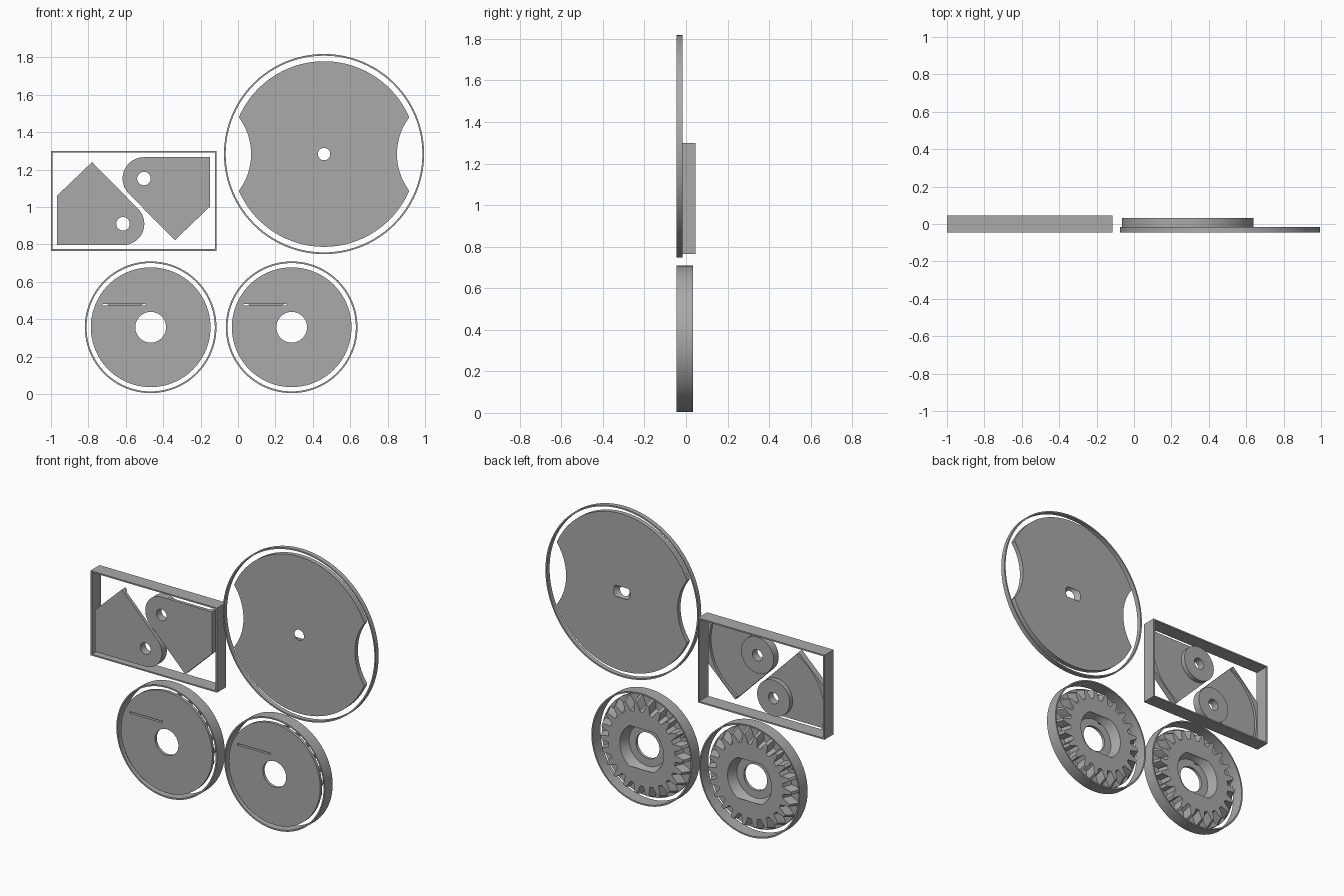
import bpy, bmesh
from math import sin, cos, pi, radians, hypot

cube = bpy.data.objects.get("Cube")
if cube:
    bpy.data.objects.remove(cube)

grey = bpy.data.materials.new("plain_grey")
grey.use_nodes = True
grey.diffuse_color = (0.4, 0.4, 0.4, 1)
grey.node_tree.nodes["Principled BSDF"].inputs["Base Color"].default_value = (0.4, 0.4, 0.4, 1)

FRONT, WALL = -0.0455, 0.009


def arc(cx, cz, r, a0=0, a1=360, n=96):
    """Points along an arc; a full circle leaves out the repeated end."""
    steps = n if a1 - a0 == 360 else n + 1
    return [(cx + r * cos(radians(a0 + (a1 - a0) * i / n)),
             cz + r * sin(radians(a0 + (a1 - a0) * i / n))) for i in range(steps)]


def rect(x0, z0, x1, z1):
    return [(x0, z0), (x1, z0), (x1, z1), (x0, z1)]


def plate(name, loops, y0, y1, centre=(0, 0), taper=None, turn=None):
    """Extrude outlines (first outer, rest holes) from y0 to y1.
    taper(radius) scales the back edge; turn spins the part half round a point."""
    curve = bpy.data.curves.new(name, 'CURVE')
    curve.dimensions, curve.fill_mode = '2D', 'BOTH'
    curve.extrude = (y1 - y0) / 2
    for pts in loops:
        s = curve.splines.new('POLY')
        s.points.add(len(pts) - 1)
        for p, (x, z) in zip(s.points, pts):
            p.co = (x, z, 0, 1)
        s.use_cyclic_u = True
    tmp = bpy.data.objects.new(name + "_outline", curve)
    bpy.context.collection.objects.link(tmp)
    bpy.context.view_layer.update()
    mesh = bpy.data.meshes.new_from_object(
        tmp.evaluated_get(bpy.context.evaluated_depsgraph_get()))
    bpy.data.objects.remove(tmp)
    bm = bmesh.new()
    bm.from_mesh(mesh)
    bmesh.ops.remove_doubles(bm, verts=bm.verts, dist=1e-5)
    for v in bm.verts:
        x, z, back = v.co.x, v.co.y, v.co.z > 0
        if taper and back:
            dx, dz = x - centre[0], z - centre[1]
            k = taper(hypot(dx, dz))
            x, z = centre[0] + dx * k, centre[1] + dz * k
        if turn:
            x, z = 2 * turn[0] - x, 2 * turn[1] - z
        v.co = (x, y1 if back else y0, z)
    bmesh.ops.recalc_face_normals(bm, faces=bm.faces)
    bm.to_mesh(mesh)
    bm.free()
    mesh.name = name
    mesh.materials.clear()
    mesh.materials.append(grey)
    ob = bpy.data.objects.new(name, mesh)
    bpy.context.collection.objects.link(ob)
    bpy.ops.object.select_all(action='DESELECT')
    ob.select_set(True)
    bpy.context.view_layer.objects.active = ob
    bpy.ops.object.shade_smooth_by_angle(angle=radians(25))
    return ob


def hoop(name, cx, cz, r, y1):
    plate(name, [arc(cx, cz, r), arc(cx, cz, r - WALL)], FRONT, y1)


# Large disc with two scooped sides and a countersunk centre hole
CX, CZ = 0.46, 1.283
hoop("large_hoop", CX, CZ, 0.535, -0.016)
disc = (arc(CX, CZ, 0.496, 23.3, 156.7, 64) + arc(CX - 0.715, CZ, 0.325, 36.5, -36.5, 24)[1:-1]
        + arc(CX, CZ, 0.496, 203.3, 336.7, 64) + arc(CX + 0.715, CZ, 0.325, 216.5, 143.5, 24)[1:-1])
plate("large_disc", [disc, arc(CX, CZ, 0.033, n=48)], FRONT, -0.016, (CX, CZ),
      lambda r: 1.75 if r < 0.1 else 1)


# Two gears, each a slotted face plate with tapered teeth behind it
def gear_outline(cx, cz, root, tip, teeth):
    pts, pitch = [], 2 * pi / teeth
    for i in range(teeth):
        for f, r in ((-0.32, root), (-0.22, (root + tip) / 2), (-0.1, tip),
                     (0.1, tip), (0.22, (root + tip) / 2), (0.32, root)):
            a = (i + f) * pitch
            pts.append((cx + r * cos(a), cz + r * sin(a)))
    return pts


GZ, FLOOR, GEAR_BACK = 0.357, -0.027, 0.033
for side, gx in (("right", -0.467), ("left", 0.287)):
    hoop(side + "_gear_hoop", gx, GZ, 0.352, GEAR_BACK)
    slot = rect(gx - 0.258, GZ + 0.115, gx - 0.028, GZ + 0.125)
    plate(side + "_gear_face", [arc(gx, GZ, 0.32), arc(gx, GZ, 0.082, n=64), slot], FRONT, FLOOR)
    plate(side + "_gear_teeth", [gear_outline(gx, GZ, 0.255, 0.315, 22), arc(gx, GZ, 0.13, n=64)],
          FLOOR, GEAR_BACK, (gx, GZ), lambda r: 1.18 if r < 0.2 else 0.92)

# Rectangular frame
plate("frame", [rect(-1, 0.765, -0.115, 1.3),
                rect(-1 + WALL, 0.765 + WALL, -0.115 - WALL, 1.3 - WALL)], FRONT, 0.0455)

# Two matching sector levers: thin plate, raised outer rim and bored hub
HX, HZ, HUB = -0.615, 0.91, 0.114
MID = (-0.559, 1.031)
corners = [(-0.78, 1.24), (-0.968, 1.06), (-0.968, HZ - HUB)]
lever = corners + arc(HX, HZ, HUB, -90, 45, 32)
rim = corners + arc(HX, HZ, 0.345, 199.3, 116.5, 32)
for name, turn in (("lower", None), ("upper", MID)):
    bore = arc(HX, HZ, 0.036, n=48)
    plate(name + "_lever_plate", [lever, bore], FRONT, -0.025, turn=turn)
    plate(name + "_lever_rim", [rim], -0.025, -0.008, turn=turn)
    plate(name + "_lever_hub", [arc(HX, HZ, HUB, n=64), bore], -0.025, 0.005, turn=turn)
